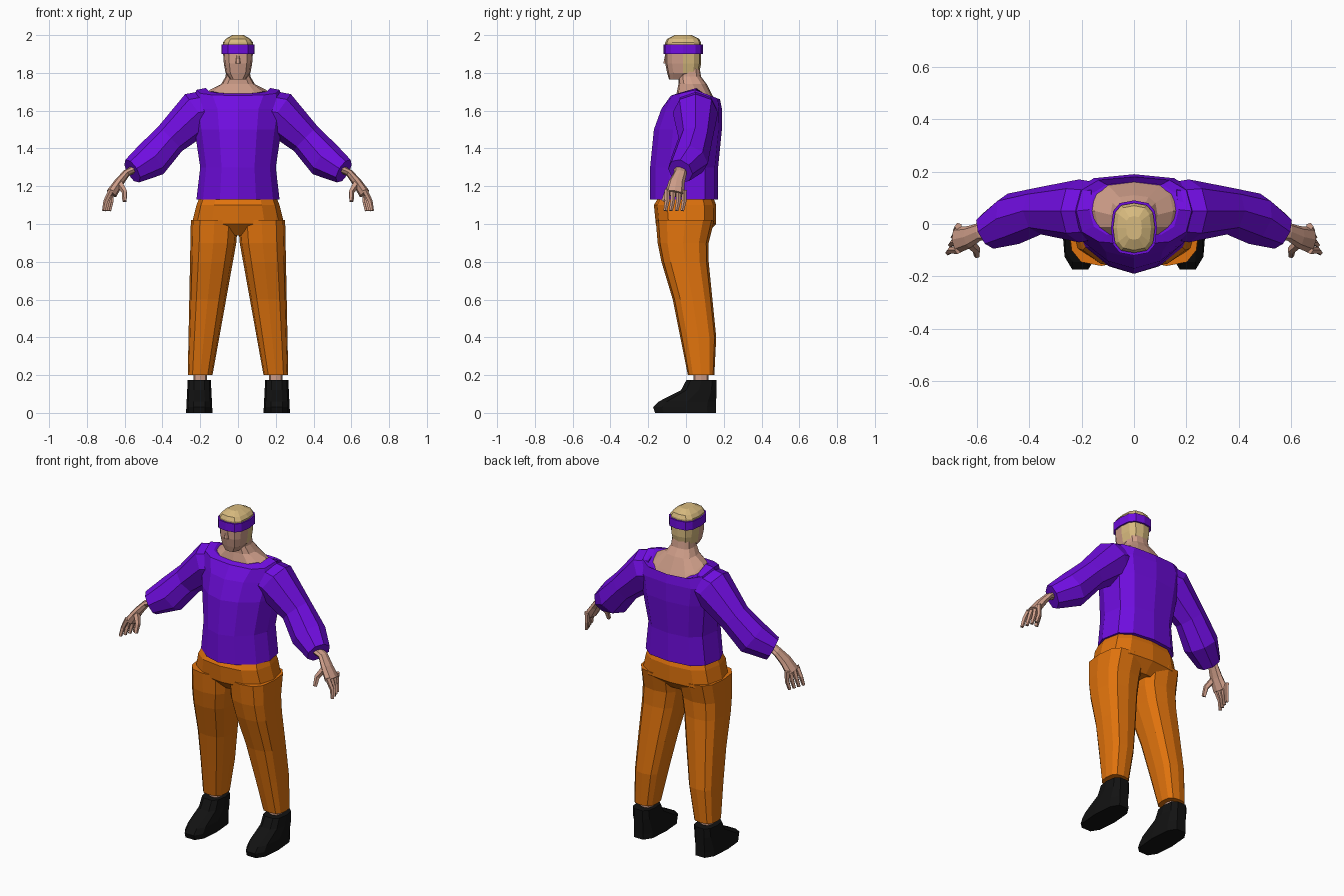
import bpy, bmesh
from math import cos, sin, tau, copysign
from mathutils import Vector

cube = bpy.data.objects.get("Cube")
if cube:
    bpy.data.objects.remove(cube, do_unlink=True)


def material(name, red, green, blue):
    mat = bpy.data.materials.new(name)
    mat.use_nodes = True
    mat.diffuse_color = (red, green, blue, 1)
    shader = mat.node_tree.nodes["Principled BSDF"]
    shader.inputs["Base Color"].default_value = mat.diffuse_color
    return mat


purple = material("purple cloth", .16, .004, .74)
orange = material("orange cloth", .74, .17, .004)
skin = material("skin", .62, .34, .25)
hair = material("blond hair", .68, .49, .21)
black = material("black leather", .006, .006, .006)


def loft(name, rings, *materials, mirror=False, rule=None):
    """Skin a series of equal-sized rings and cap both ends."""
    bm = bmesh.new()
    loops = [[bm.verts.new(point) for point in ring] for ring in rings]
    for lower, upper in zip(loops, loops[1:]):
        for i in range(len(lower)):
            bm.faces.new((lower[i - 1], lower[i], upper[i], upper[i - 1]))
    bm.faces.new(loops[0])
    bm.faces.new(loops[-1])
    bmesh.ops.recalc_face_normals(bm, faces=bm.faces)
    if rule:
        for face in bm.faces:
            face.material_index = rule(face.calc_center_median())
    mesh = bpy.data.meshes.new(name)
    bm.to_mesh(mesh)
    bm.free()
    for mat in materials:
        mesh.materials.append(mat)
    part = bpy.data.objects.new(name, mesh)
    bpy.context.collection.objects.link(part)
    if mirror:
        part.modifiers.new("mirror", "MIRROR").use_mirror_merge = False


def rounded(value, power):
    return copysign(abs(value) ** power, value)


def oval(z, half_width, front, back, x=0, sides=12,
         front_power=.7, back_power=.7, front_dip=0, back_dip=0):
    """Level ring; low powers square it off, dips lower its front and back."""
    middle, depth = (front + back) / 2, (back - front) / 2
    ring = []
    for i in range(sides):
        angle = tau * i / sides
        behind = sin(angle) > 0
        power = back_power if behind else front_power
        u, v = rounded(cos(angle), power), rounded(sin(angle), power)
        drop = abs(v) * (back_dip if behind else front_dip)
        ring.append(Vector((x + u * half_width, middle + v * depth, z - drop)))
    return ring


def tube(name, path, radii, mat, sides=8, wide=1):
    """Mirrored limb whose rings stand square to the path."""
    points = [Vector(point) for point in path]
    rings = []
    for i, (point, radius) in enumerate(zip(points, radii)):
        along = points[min(i + 1, len(points) - 1)] - points[max(i - 1, 0)]
        up = along.cross(Vector((0, 1, 0))).normalized()
        side = up.cross(along).normalized() * wide
        angles = [tau * k / sides for k in range(sides)]
        rings.append([point + radius * (up * cos(a) + side * sin(a))
                      for a in angles])
    loft(name, rings, mat, mirror=True)


# Shirt body: wedge-shaped chest, flat back, scooped neckline
shirt = [oval(z, half_width, front, back, front_power=1.2)
         for z, half_width, front, back in (
             (1.13, .22, -.19, .17),
             (1.3, .2, -.19, .17),
             (1.5, .23, -.17, .19),
             (1.61, .25, -.13, .19))]
shirt.append(oval(1.71, .22, -.08, .18, front_dip=.03, back_dip=.05))
shirt.append(oval(1.72, .17, -.05, .16, front_dip=.03, back_dip=.08))
loft("shirt_body", shirt, purple)

# Sleeves
tube("sleeve",
     [(.15, .05, 1.6), (.21, .05, 1.59), (.36, .05, 1.45),
      (.46, .02, 1.34), (.56, -.03, 1.28)],
     [.11, .12, .09, .1, .07], purple)

# Hands with four fingers and a thumb
tube("hand",
     [(.55, -.03, 1.29), (.59, -.03, 1.27), (.63, -.05, 1.22), (.67, -.06, 1.16)],
     [.02, .02, .025, .03], skin, wide=1.7)
for i, finger in enumerate(("index", "middle", "ring", "little")):
    y = -.1 + .03 * i
    bend = .01 * i
    tube(finger + "_finger",
         [(.67, y, 1.18), (.7 - bend, y, 1.12), (.71 - bend, y - .01, 1.07)],
         [.015, .013, .01], skin, sides=5)
tube("thumb", [(.63, -.07, 1.22), (.6, -.1, 1.17), (.6, -.12, 1.12)],
     [.02, .016, .012], skin, sides=5)

# Neck spreading into the bare shoulders
neck = [oval(1.68, .18, -.07, .17, front_dip=.02, back_dip=.06),
        oval(1.71, .15, -.05, .15, front_dip=.02, back_dip=.05)]
neck += [oval(1.74, .09, -.04, .11), oval(1.78, .066, -.04, .08),
         oval(1.84, .06, -.04, .07)]
loft("neck", neck, skin)


# Head: hair covers the crown and everything behind the sideburns
def hair_rule(centre):
    return int(centre.z > 1.92 or (centre.y > -.01 and centre.z > 1.8))


loft("head", [oval(z, half_width, front, back)
              for z, half_width, front, back in (
                  (1.765, .04, -.09, .01),
                  (1.8, .066, -.1, .07),
                  (1.85, .075, -.11, .08),
                  (1.92, .08, -.11, .08),
                  (1.96, .08, -.11, .08),
                  (1.98, .065, -.1, .07),
                  (2, .03, -.06, .03))], skin, hair, rule=hair_rule)
loft("nose", [oval(1.85, .014, -.12, -.09), oval(1.9, .007, -.11, -.09)], skin)
loft("headband", [oval(z, .088, -.12, .09) for z in (1.9, 1.95)], purple)

# Trousers: a seat, then legs whose inner seam slants away from the middle
loft("trouser_seat", [oval(z, half_width, front, back, front_power=.8)
                      for z, half_width, front, back in (
                          (1.15, .2, -.14, .14),
                          (1.1, .22, -.17, .16),
                          (1, .245, -.16, .16),
                          (.94, .2, -.1, .1))], orange)
leg = []
for z, front, back in ((1.02, -.16, .15), (.9, -.15, .12), (.8, -.13, .12),
                       (.6, -.07, .14), (.4, -.03, .16), (.2, .01, .15)):
    inner = max(0, .95 - z) * .18
    outer = .27 - .02 * z
    leg.append(oval(z, (outer - inner) / 2, front, back, x=(outer + inner) / 2))
loft("trouser_leg", leg, orange, mirror=True)

# Ankles and shoes, the toe cap drawing back as the shoe rises
loft("ankle", [oval(z, .035, .04, .12, x=.2, sides=8) for z in (.15, .25)],
     skin, mirror=True)
loft("shoe", [oval(z, .07 - z / 20, front, .165, x=.205, sides=10)
              for z, front in ((0, -.17), (.03, -.18), (.06, -.15),
                               (.12, -.03), (.175, 0))], black, mirror=True)
